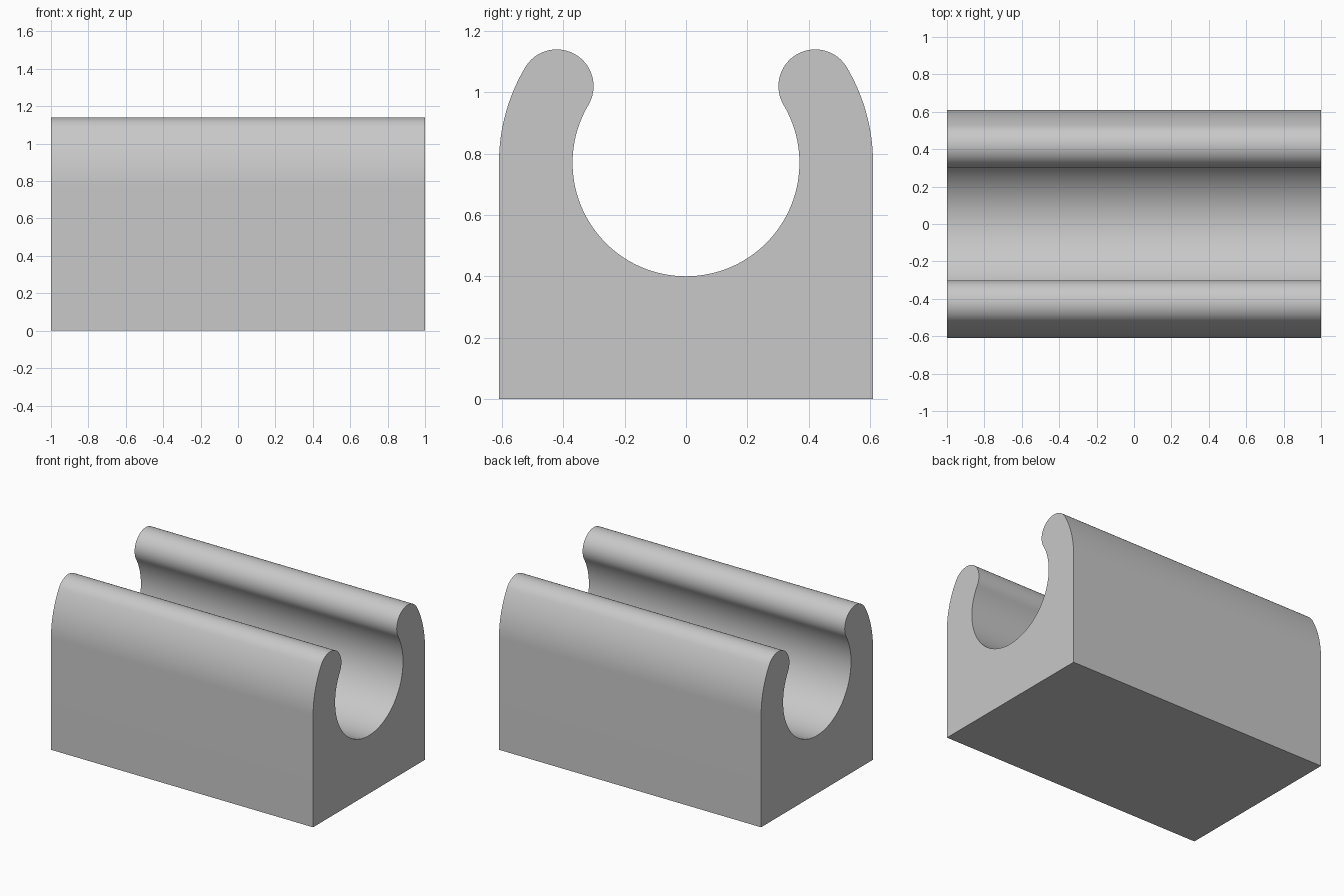
import bpy
import bmesh
from math import sin, cos, pi, asin, radians

default_cube = bpy.data.objects.get("Cube")
if default_cube:
    bpy.data.objects.remove(default_cube, do_unlink=True)

# Main dimensions
HALF_LENGTH = 1.0
BORE_Z = 0.77
BORE_R = 0.37
OUTER_R = 0.61
LIP_R = (OUTER_R - BORE_R) / 2
MID_R = BORE_R + LIP_R
LIP_ANGLE = asin(0.51)


def arc(cy, cz, radius, start, end, steps):
    """Points along an arc in the y-z plane."""
    angles = [start + (end - start) * i / steps for i in range(steps + 1)]
    return [(cy + radius * cos(a), cz + radius * sin(a)) for a in angles]


# Half of the cross-section: base, side wall, outer curve, round lip, bore
lip_y = MID_R * cos(LIP_ANGLE)
lip_z = BORE_Z + MID_R * sin(LIP_ANGLE)
half = [(OUTER_R, 0)]
half += arc(0, BORE_Z, OUTER_R, 0, LIP_ANGLE, 16)
half += arc(lip_y, lip_z, LIP_R, LIP_ANGLE, LIP_ANGLE + pi, 32)[1:]
half += arc(0, BORE_Z, BORE_R, LIP_ANGLE, -pi / 2, 48)[1:]

# Mirror the half, sharing the point at the bottom of the bore
profile = half + [(-y, z) for y, z in reversed(half[:-1])]

# Extrude the cross-section along x
bm = bmesh.new()
cap = bm.faces.new([bm.verts.new((-HALF_LENGTH, y, z)) for y, z in profile])
extruded = bmesh.ops.extrude_face_region(bm, geom=[cap], use_keep_orig=True)
end_verts = [g for g in extruded["geom"] if isinstance(g, bmesh.types.BMVert)]
bmesh.ops.translate(bm, verts=end_verts, vec=(2 * HALF_LENGTH, 0, 0))
bmesh.ops.recalc_face_normals(bm, faces=bm.faces)
mesh = bpy.data.meshes.new("rod_clip")
bm.to_mesh(mesh)
bm.free()

clip = bpy.data.objects.new("rod_clip", mesh)
bpy.context.collection.objects.link(clip)

# Plain grey material
grey = bpy.data.materials.new("light_grey")
grey.use_nodes = True
colour = (0.58, 0.58, 0.58, 1)
grey.diffuse_color = colour
grey.node_tree.nodes["Principled BSDF"].inputs["Base Color"].default_value = colour
mesh.materials.append(grey)

# Smooth curves with sharp end edges
bpy.ops.object.select_all(action="DESELECT")
clip.select_set(True)
bpy.context.view_layer.objects.active = clip
bpy.ops.object.shade_smooth_by_angle(angle=radians(30))
